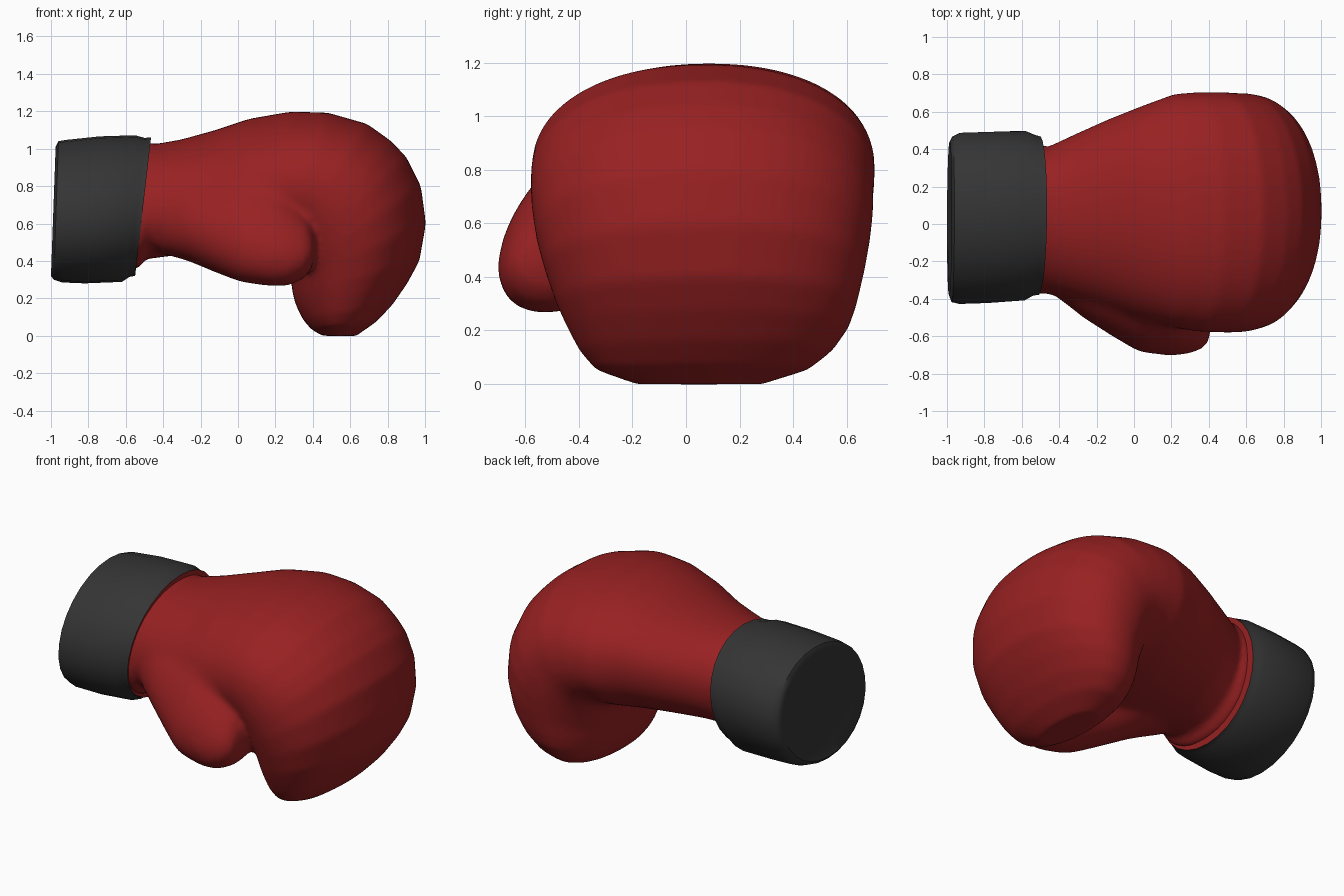
import bpy, bmesh, math
from mathutils import Vector

if "Cube" in bpy.data.objects:
    bpy.data.objects.remove(bpy.data.objects["Cube"])


def material(name, rgb):
    m = bpy.data.materials.new(name)
    m.diffuse_color = (*rgb, 1)
    m.use_nodes = True
    m.node_tree.nodes["Principled BSDF"].inputs["Base Color"].default_value = m.diffuse_color
    return m


def ring(sec, n, power):
    """Superellipse between an upper and a lower (x, z) point, spanning y0..y1.
    An optional tilt leans the top toward +y and the bottom toward -y."""
    (ax, az), (bx, bz), y0, y1 = sec[:4]
    tilt = sec[4] if len(sec) > 4 else 0
    half = math.sqrt(((y1 - y0) / 2) ** 2 - tilt ** 2)
    a, b = Vector((ax, 0, az)), Vector((bx, 0, bz))
    pts = []
    for i in range(n):
        t = 2 * math.pi * i / n
        c, s = math.cos(t), math.sin(t)
        u = math.copysign(abs(c) ** (2 / power), c)
        v = math.copysign(abs(s) ** (2 / power), s)
        p = (a + b) / 2 + (a - b) / 2 * u
        p.y = (y0 + y1) / 2 + half * v + tilt * u
        pts.append(p)
    return pts


def loft(name, sections, mat, n=28, power=2.3):
    bm = bmesh.new()
    rings = [[bm.verts.new(p) for p in ring(s, n, power)] for s in sections]
    for r, q in zip(rings, rings[1:]):
        for i in range(n):
            j = (i + 1) % n
            bm.faces.new((r[i], r[j], q[j], q[i]))
    bm.faces.new(rings[0])
    bm.faces.new(rings[-1])
    bmesh.ops.recalc_face_normals(bm, faces=bm.faces)
    me = bpy.data.meshes.new(name)
    bm.to_mesh(me)
    bm.free()
    me.materials.append(mat)
    ob = bpy.data.objects.new(name, me)
    bpy.context.collection.objects.link(ob)
    return ob


def activate(ob):
    bpy.ops.object.select_all(action='DESELECT')
    ob.select_set(True)
    bpy.context.view_layer.objects.active = ob


def smooth(ob, group, iterations):
    mod = ob.modifiers.new("blend", 'SMOOTH')
    mod.factor = 0.5
    mod.iterations = iterations
    mod.vertex_group = group.name
    bpy.ops.object.modifier_apply(modifier=mod.name)


def ramp(value, start, end):
    return min(1, max(0, (value - start) / (end - start)))


red = material("red leather", (0.315, 0.015, 0.016))
black = material("charcoal cuff", (0.035, 0.035, 0.035))

# Mitten: sections fan around the palm crease so the fist curls under
mitten = loft("mitten", [
    ((-0.52, 1.02), (-0.60, 0.36), -0.365, 0.42, 0.05),
    ((-0.455, 1.03), (-0.535, 0.36), -0.37, 0.42, 0.05),
    ((-0.44, 1.025), (-0.49, 0.41), -0.37, 0.41, 0.05),
    ((-0.30, 1.05), (-0.33, 0.43), -0.41, 0.48, 0.06),
    ((-0.12, 1.10), (-0.15, 0.43), -0.46, 0.56, 0.07),
    ((0.06, 1.16), (0.02, 0.43), -0.52, 0.63, 0.06),
    ((0.28, 1.198), (0.15, 0.44), -0.555, 0.695, 0.02),
    ((0.48, 1.193), (0.22, 0.44), -0.575, 0.705),
    ((0.69, 1.133), (0.25, 0.42), -0.58, 0.705),
    ((0.82, 1.04), (0.26, 0.39), -0.58, 0.70),
    ((0.90, 0.955), (0.27, 0.36), -0.575, 0.70),
    ((0.978, 0.80), (0.275, 0.32), -0.56, 0.69),
    ((1.005, 0.60), (0.285, 0.28), -0.53, 0.67),
    ((0.97, 0.40), (0.295, 0.21), -0.485, 0.64),
    ((0.905, 0.28), (0.315, 0.15), -0.445, 0.61),
    ((0.825, 0.165), (0.345, 0.09), -0.40, 0.55),
    ((0.74, 0.075), (0.39, 0.035), -0.34, 0.46),
    ((0.63, -0.002), (0.45, 0.0), -0.19, 0.29),
], red, n=64, power=2.15)

# Thumb: a leaning wedge that grows out of the wrist into a rounded tip
thumb = loft("thumb", [
    ((-0.42, 0.90), (-0.42, 0.44), -0.385, 0.10, 0.05),
    ((-0.27, 0.93), (-0.27, 0.40), -0.505, 0.15, 0.10),
    ((-0.12, 0.96), (-0.13, 0.34), -0.595, 0.12, 0.14),
    ((0.07, 0.96), (0.01, 0.285), -0.685, 0.0, 0.15),
    ((0.22, 0.88), (0.18, 0.262), -0.705, -0.10, 0.13),
    ((0.31, 0.77), (0.27, 0.268), -0.695, -0.16, 0.10),
    ((0.37, 0.68), (0.35, 0.305), -0.67, -0.22, 0.07),
    ((0.40, 0.60), (0.392, 0.355), -0.635, -0.28, 0.05),
    ((0.412, 0.53), (0.412, 0.42), -0.56, -0.36, 0.02),
], red, n=48, power=2.05)

# Merge the thumb into the mitten as one even skin
activate(mitten)
union = mitten.modifiers.new("join thumb", 'BOOLEAN')
union.operation = 'UNION'
union.solver = 'EXACT'
union.object = thumb
bpy.ops.object.modifier_apply(modifier=union.name)
bpy.data.objects.remove(thumb)
skin = mitten.modifiers.new("skin", 'REMESH')
skin.mode = 'VOXEL'
skin.voxel_size = 0.018
bpy.ops.object.modifier_apply(modifier=skin.name)

# Blend the thumb root, then soften the whole skin while keeping the cuff end
root = mitten.vertex_groups.new(name="thumb root")
whole = mitten.vertex_groups.new(name="whole skin")
for v in mitten.data.vertices:
    x, y, z = v.co
    w = ramp(x, 0.30, 0.18) * ramp(x, -0.44, -0.34)
    w *= ramp(y, 0.35, 0.10) * ramp(z, 1.0, 0.9)
    root.add([v.index], w, 'REPLACE')
    whole.add([v.index], ramp(x, -0.46, -0.36), 'REPLACE')
smooth(mitten, root, 40)
smooth(mitten, whole, 10)
mitten.data.materials.clear()
mitten.data.materials.append(red)
for p in mitten.data.polygons:
    p.material_index = 0
bpy.ops.object.shade_smooth_by_angle(angle=math.radians(75))

# Cuff: slightly tilted band with softened rims and closed ends
cuff = loft("cuff", [
    ((-0.965, 0.97), (-0.985, 0.37), -0.32, 0.39, 0.04),
    ((-0.975, 1.01), (-1.00, 0.32), -0.38, 0.44, 0.05),
    ((-0.96, 1.04), (-0.985, 0.30), -0.42, 0.47, 0.05),
    ((-0.92, 1.047), (-0.94, 0.285), -0.43, 0.49, 0.05),
    ((-0.74, 1.066), (-0.82, 0.28), -0.425, 0.495, 0.05),
    ((-0.55, 1.072), (-0.62, 0.288), -0.41, 0.50, 0.04),
    ((-0.50, 1.058), (-0.58, 0.315), -0.385, 0.48, 0.04),
    ((-0.465, 1.06), (-0.55, 0.32), -0.38, 0.47, 0.04),
], black, n=28, power=2.04)
# The end facing the mitten is red leather
cuff.data.materials.append(red)
for p in cuff.data.polygons:
    if len(p.vertices) > 4 and p.center.x > -0.7:
        p.material_index = 1
activate(cuff)
bpy.ops.object.shade_smooth_by_angle(angle=math.radians(45))
